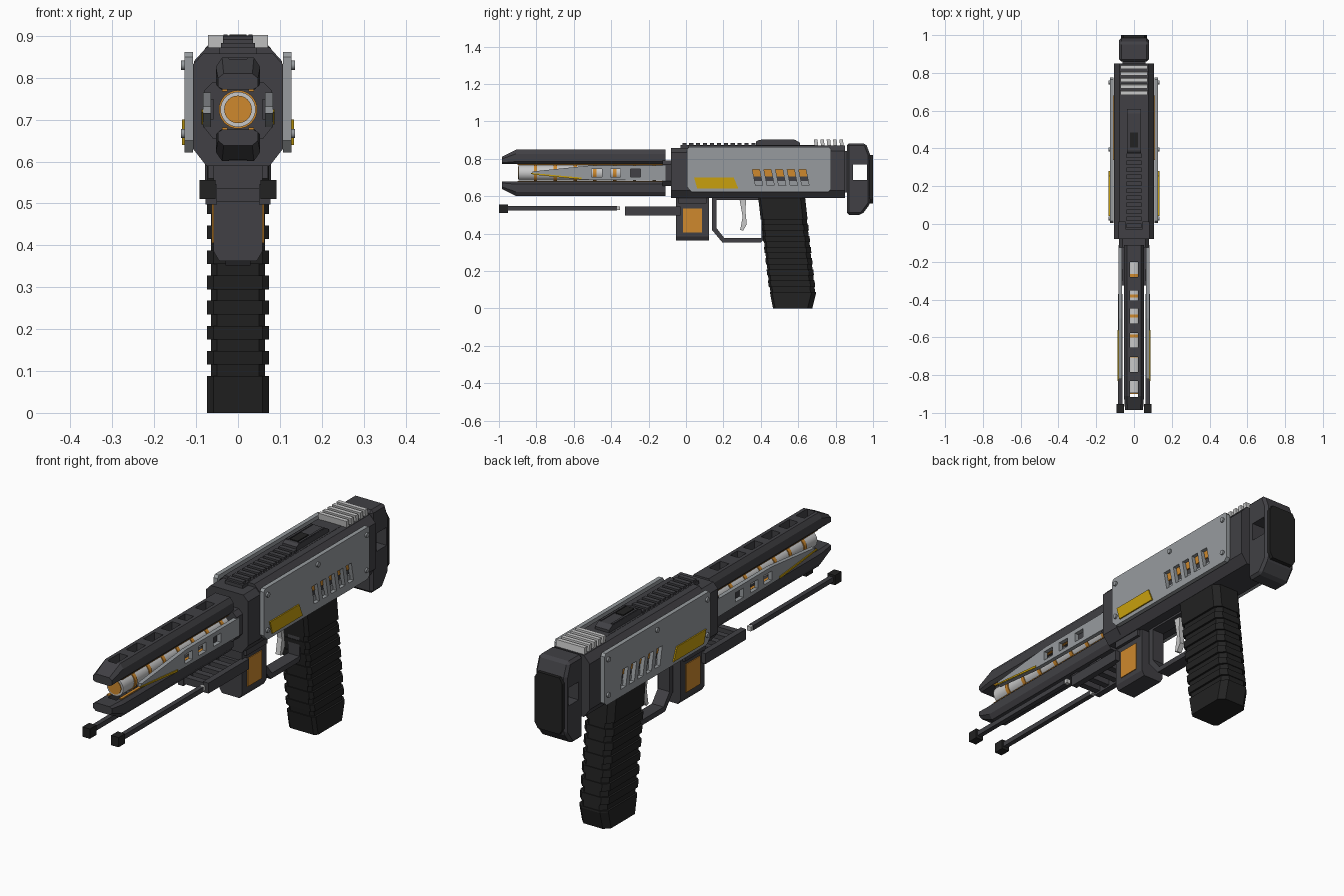
import bpy, bmesh, math
from mathutils import Matrix, Vector

if "Cube" in bpy.data.objects:
    bpy.data.objects.remove(bpy.data.objects["Cube"])


def material(name, r, g, b):
    m = bpy.data.materials.new(name)
    m.use_nodes = True
    m.diffuse_color = (r, g, b, 1)
    m.node_tree.nodes["Principled BSDF"].inputs["Base Color"].default_value = (r, g, b, 1)
    return m


DARK = material("dark_metal", .052, .051, .058)
BLACK = material("black_rubber", .016, .016, .016)
GREY = material("panel_grey", .31, .33, .345)
LIGHT = material("light_metal", .58, .58, .58)
ORANGE = material("glow_orange", .62, .25, .026)
YELLOW = material("warning_yellow", .58, .35, .004)


def finish(name, bm, mat):
    bmesh.ops.recalc_face_normals(bm, faces=bm.faces)
    mesh = bpy.data.meshes.new(name)
    bm.to_mesh(mesh)
    bm.free()
    if mat:
        mesh.materials.append(mat)
    obj = bpy.data.objects.new(name, mesh)
    bpy.context.collection.objects.link(obj)
    return obj


def loft(name, sections, mat):
    """Skin a closed solid through matching cross-sections."""
    bm = bmesh.new()
    rings = [[bm.verts.new(p) for p in s] for s in sections]
    for a, b in zip(rings, rings[1:]):
        for i in range(len(a)):
            j = (i + 1) % len(a)
            bm.faces.new((a[i], a[j], b[j], b[i]))
    bm.faces.new(rings[0])
    bm.faces.new(rings[-1])
    return finish(name, bm, mat)


def side_prism(name, pts, x0, x1, mat):
    return loft(name, [[(x, y, z) for y, z in pts] for x in (x0, x1)], mat)


def long_prism(name, pts, y0, y1, mat):
    return loft(name, [[(x, y, z) for x, z in pts] for y in (y0, y1)], mat)


def box(name, x0, x1, y0, y1, z0, z1, mat):
    return side_prism(name, [(y0, z0), (y1, z0), (y1, z1), (y0, z1)], x0, x1, mat)


def cylinder(name, centre, radius, depth, axis, mat, sides=32):
    bm = bmesh.new()
    bmesh.ops.create_cone(bm, cap_ends=True, segments=sides, radius1=radius, radius2=radius, depth=depth)
    turn = Vector((0, 0, 1)).rotation_difference(Vector(axis)).to_matrix().to_4x4()
    bm.transform(Matrix.Translation(centre) @ turn)
    obj = finish(name, bm, mat)
    bpy.ops.object.select_all(action='DESELECT')
    obj.select_set(True)
    bpy.context.view_layer.objects.active = obj
    bpy.ops.object.shade_smooth_by_angle(angle=math.radians(40))
    return obj


def cut(obj, cutters):
    for c in cutters:
        mod = obj.modifiers.new("cut", 'BOOLEAN')
        mod.operation, mod.solver, mod.object = 'DIFFERENCE', 'EXACT', c
        c.hide_render = True
        bpy.context.view_layer.objects.active = obj
        bpy.ops.object.modifier_apply(modifier=mod.name)
        bpy.data.objects.remove(c)


def mirrored(half):
    """Complete a half profile of (x, z) points running from bottom to top."""
    return half + [(-x, z) for x, z in reversed(half)]


# Barrel with glowing rings and muzzle
MID = .7245
cylinder("barrel", (0, -.495, MID), .042, .8, (0, 1, 0), LIGHT)
cylinder("muzzle_core", (0, -.895, MID), .033, .008, (0, 1, 0), ORANGE)
for i in range(7):
    cylinder("barrel_ring", (0, -.805 + .106 * i, MID), .046, .018, (0, 1, 0), ORANGE)

# Upper and lower barrel rails with a row of slots
rail_half = [(.04, .772), (.053, .785), (.053, .826), (.038, .848)]
slots = [(-.28, -.2), (-.406, -.353), (-.528, -.448), (-.655, -.576), (-.783, -.703), (-.915, -.83)]
for name, flip in (("upper_rail", 1), ("lower_rail", -1)):
    def place(z):
        return MID + flip * (z - MID)
    profile = mirrored(rail_half)
    nose = [(x * .9, -.985, place(.772 + (z - .772) * .5)) for x, z in profile]
    body = [[(x, y, place(z)) for x, z in profile] for y in (-.91, -.11)]
    rail = loft(name, [nose] + body, DARK)
    cut(rail, [box("slot", -.022, .022, a, b, place(MID + .02), place(.9), DARK) for a, b in slots])
    for s in (-1, 1):
        box(name + "_glow_strip", s * .025, s * .038, -.9, -.11, place(.767), place(.773), ORANGE)

# Tapered side shrouds with windows
for s in (-1, 1):
    shroud = side_prism("barrel_shroud", [(-.11, .682), (-.11, .765), (-.5, .765), (-.82, .732),
                                          (-.82, .715), (-.55, .688)], s * .064, s * .083, GREY)
    cut(shroud, [box("window", s * .05, s * .1, y, y + .055, .703, .745, GREY)
                 for y in (-.298, -.405, -.505)])
    box("window_backing", s * .058, s * .064, -.3, -.24, .70, .75, DARK)
    side_prism("shroud_stripe", [(-.83, .718), (-.83, .724), (-.56, .699), (-.56, .689)],
               s * .083, s * .087, YELLOW)
long_prism("barrel_mount", mirrored([(.06, .655), (.08, .68), (.08, .77), (.06, .79)]), -.125, -.06, DARK)

# Receiver and front collar
long_prism("front_collar", mirrored([(.075, .589), (.107, .63), (.107, .833), (.083, .858)]), -.08, .01, DARK)
long_prism("receiver", mirrored([(.075, .589), (.105, .63), (.105, .84), (.076, .872)]), .01, .85, DARK)
box("stock_neck", -.06, .06, .84, .88, .62, .84, DARK)

# Top spine with slats, sight and cooling fins
box("top_spine", -.045, .045, -.03, .69, .85, .873, DARK)
for i in range(11):
    box("spine_slat", -.04, .04, -.02 + .037 * i, .002 + .037 * i, .87, .883, DARK)
side_prism("sight_base", [(.375, .87), (.375, .892), (.39, .9), (.585, .9), (.61, .885), (.61, .87)],
           -.036, .036, DARK)
box("sight_inset", -.02, .02, .405, .485, .895, .904, BLACK)
for x in (-.03, .03):
    box("sight_edge", x - .005, x + .005, .4, .58, .895, .904, DARK)
for i in range(5):
    y = .69 + .034 * i
    side_prism("cooling_fin", [(y, .85), (y + .019, .85), (y + .013, .902), (y - .006, .902)],
               -.072, .072, LIGHT)

# Side plates with slanted vents, screws and warning panel
for s in (-1, 1):
    plate = side_prism("side_plate", [(.03, .622), (.76, .622), (.775, .637), (.775, .85), (.765, .862),
                                      (.015, .862), (.005, .85), (.005, .65)], s * .108, s * .128, GREY)
    vents = []
    for i in range(5):
        y = .355 + .062 * i
        vents.append(side_prism("vent", [(y, .742), (y + .038, .742), (y + .055, .656), (y + .017, .656)],
                                s * .1, s * .14, GREY))
    cut(plate, vents)
    box("vent_glow", s * .1, s * .111, .34, .68, .706, .75, ORANGE)
    box("vent_liner", s * .1, s * .111, .34, .68, .65, .68, GREY)
    side_prism("warning_panel", [(.043, .7), (.255, .7), (.28, .64), (.06, .64)], s * .128, s * .134, YELLOW)
    for y, z in ((.03, .667), (.03, .83), (.395, .83), (.75, .667), (.75, .83)):
        cylinder("plate_screw", (s * .129, y, z), .011, .014, (1, 0, 0), GREY, 12)

# Front block with glowing side panels
long_prism("front_block", mirrored([(.045, .363), (.058, .385), (.058, .6)]), -.053, .123, DARK)
for s in (-1, 1):
    box("block_panel", s * .057, s * .062, -.016, .086, .406, .535, ORANGE)
    box("block_shoulder", s * .05, s * .072, -.04, .11, .56, .61, DARK)

# Folding legs and their slotted carrier
for s in (-1, 1):
    box("carrier_bar", s * .05, s * .078, -.326, -.03, .497, .545, DARK)
    box("leg", s * .062, s * .084, -.97, -.37, .524, .546, DARK)
    box("leg_tip", s * .063, s * .083, -.375, -.353, .525, .545, LIGHT)
    box("leg_foot", s * .054, s * .092, -1, -.952, .511, .556, BLACK)
for i in range(5):
    box("carrier_slat", -.055, .055, -.32 + .063 * i, -.29 + .063 * i, .505, .537, DARK)

# Trigger guard and trigger
guard = side_prism("trigger_guard", [(.138, .6), (.138, .42), (.195, .352), (.4, .352), (.425, .38), (.425, .6)],
                   -.03, .03, DARK)
cut(guard, [side_prism("guard_hole", [(.162, .58), (.162, .43), (.205, .376), (.405, .376), (.405, .58)],
                       -.1, .1, DARK)])
side_prism("trigger", [(.283, .6), (.322, .6), (.318, .52), (.325, .45), (.305, .415), (.29, .42), (.303, .49)],
           -.012, .012, LIGHT)

# Grip: narrow core wrapped by wide bands
FRONT = [(.465, 0), (.44, .13), (.385, .6)]
BACK = [(.675, 0), (.695, .08), (.636, .6)]


def edge(path, z):
    for (ya, za), (yb, zb) in zip(path, path[1:]):
        if z <= zb:
            return ya + (yb - ya) * (z - za) / (zb - za)
    return path[-1][0]


def grip_slice(name, z0, z1, half_width, inset):
    rings = []
    for z in (z0, z1):
        f, b, w = edge(FRONT, z) + inset, edge(BACK, z) - inset, half_width
        rings.append([(x, y, z) for x, y in ((-w, f + .012), (-w + .015, f), (w - .015, f), (w, f + .012),
                                             (w, b - .025), (w - .025, b), (-w + .025, b), (-w, b - .025))])
    loft(name, rings, BLACK)


grip_slice("grip_base", 0, .08, .074, 0)
for low, high in ((.08, .13), (.13, .6)):
    grip_slice("grip_core", low, high, .065, .004)
for i in range(7):
    low = .08 if i == 0 else .055 + .06 * i
    grip_slice("grip_band", low, .088 + .06 * i, .074, 0)
grip_slice("grip_top", .475, .595, .074, 0)

# Stock with a through window and a rubber pad
stock = side_prism("stock", [(.86, .5), (.94, .5), (.985, .56), (.985, .82), (.962, .882), (.86, .882)],
                   -.079, .079, DARK)
bevel = stock.modifiers.new("bevel", 'BEVEL')
bevel.width, bevel.segments = .012, 1
bpy.context.view_layer.objects.active = stock
bpy.ops.object.modifier_apply(modifier="bevel")
cut(stock, [box("stock_window", -.2, .2, .893, .968, .685, .768, DARK)])
long_prism("stock_pad", mirrored([(.055, .56), (.07, .585), (.07, .795), (.055, .82)]), .972, 1, BLACK)
